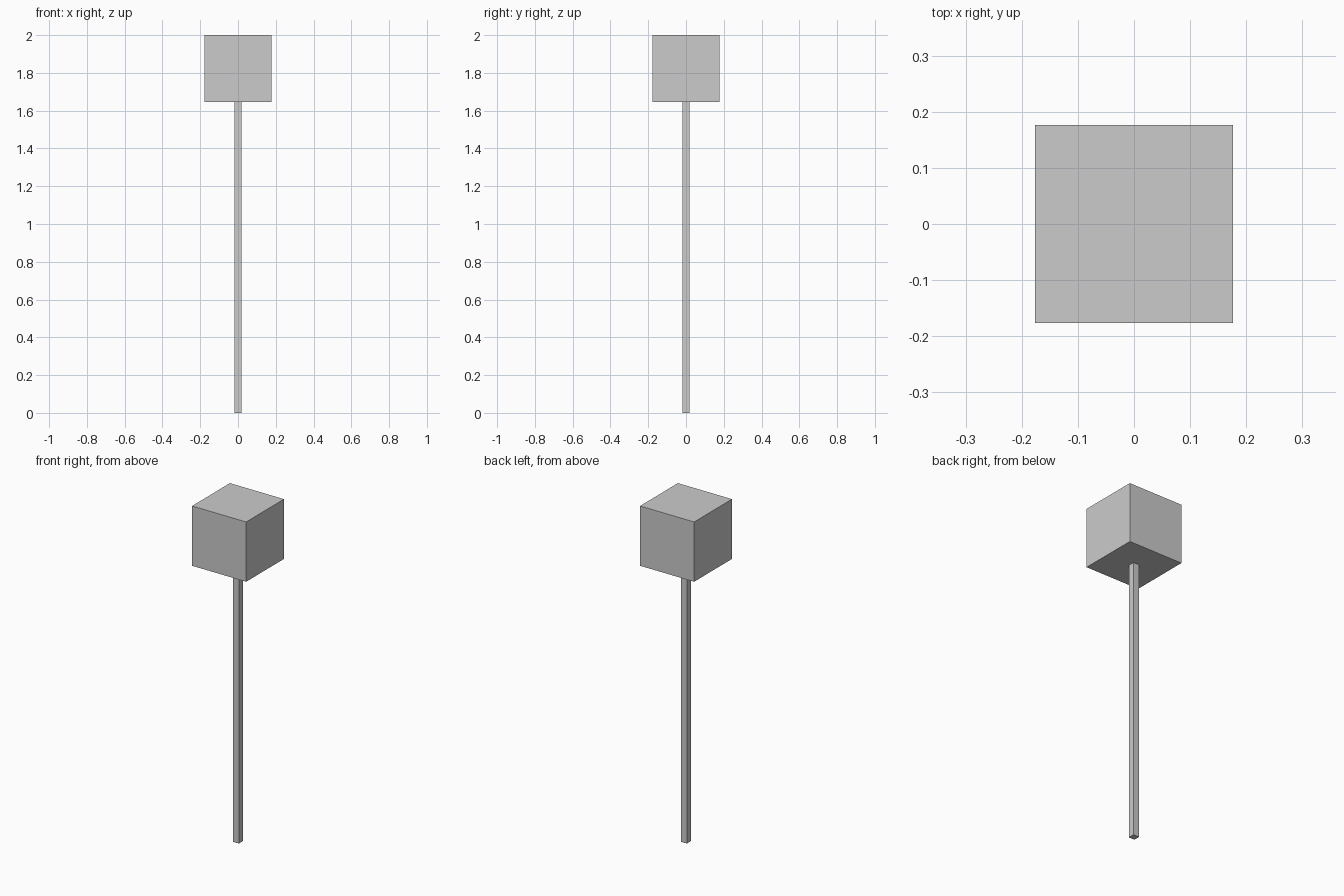
import bpy

if "Cube" in bpy.data.objects:
    bpy.data.objects.remove(bpy.data.objects["Cube"])


def box(name, width, z0, z1):
    """Square upright block centred on the z axis."""
    bpy.ops.mesh.primitive_cube_add(size=1, location=(0, 0, (z0 + z1) / 2))
    ob = bpy.context.object
    ob.name = name
    ob.scale = (width, width, z1 - z0)
    bpy.ops.object.transform_apply(location=False, rotation=False, scale=True)
    return ob


HEAD = 0.353
JOIN = 2 - HEAD

# Slim square post
box("post", 0.038, 0, JOIN)
# Cube head on top of the post
box("head", HEAD, JOIN, 2)
